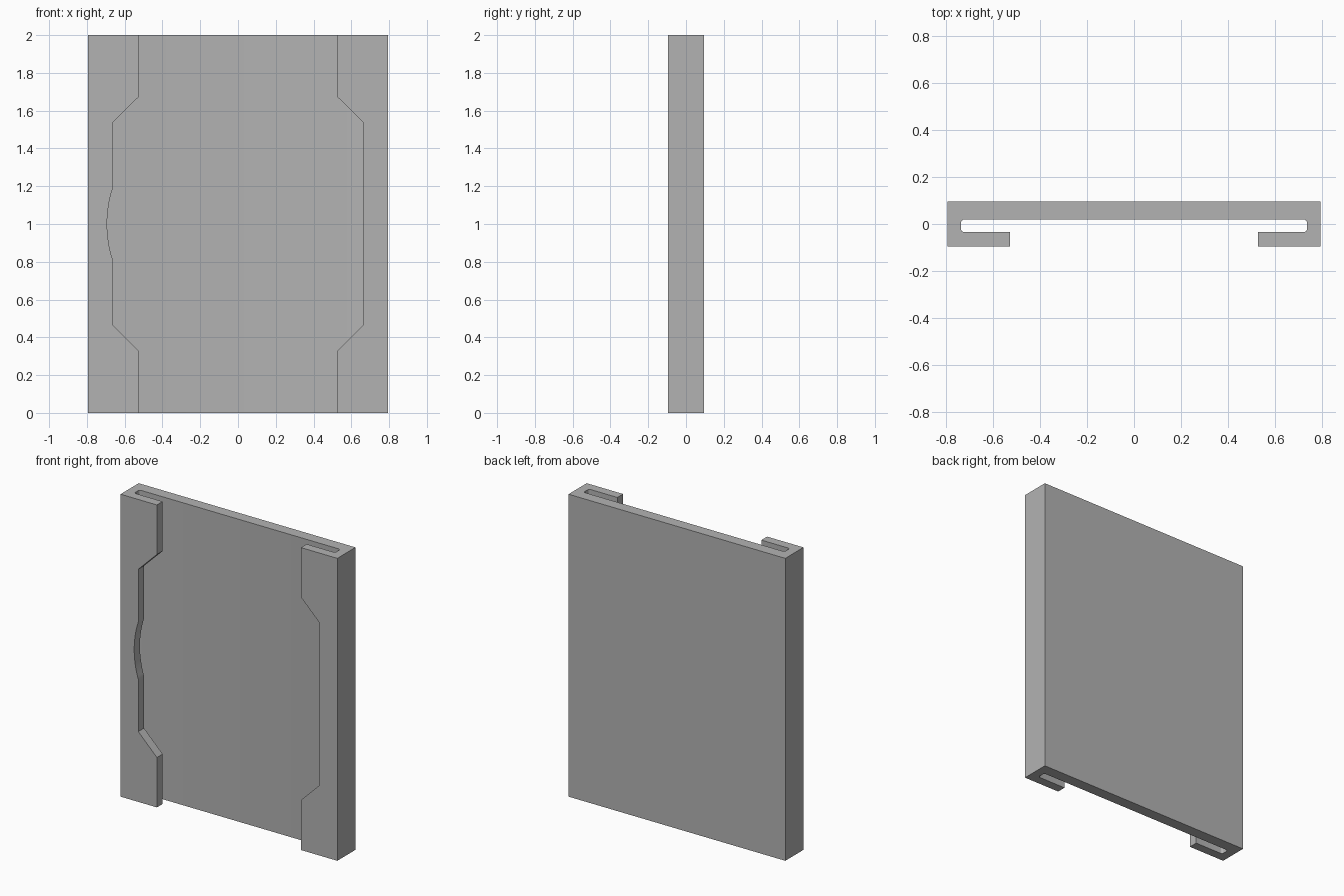
import bpy, bmesh
from math import sin, cos, pi, radians
from mathutils import Vector

cube = bpy.data.objects.get("Cube")
if cube:
    bpy.data.objects.remove(cube, do_unlink=True)

HALF_W, HALF_D, HEIGHT = 0.793, 0.095, 2.0
SLOT_X, SLOT_FRONT, SLOT_BACK, FILLET = 0.735, -0.035, 0.02, 0.015

grey = bpy.data.materials.new("light_grey")
grey.use_nodes = True
colour = (0.45, 0.45, 0.45, 1)
grey.diffuse_color = colour
grey.node_tree.nodes["Principled BSDF"].inputs["Base Color"].default_value = colour


def prism(name, points, direction):
    """Extrude a closed outline along a direction."""
    bm = bmesh.new()
    face = bm.faces.new([bm.verts.new(p) for p in points])
    ext = bmesh.ops.extrude_face_region(bm, geom=[face])
    verts = [v for v in ext["geom"] if isinstance(v, bmesh.types.BMVert)]
    bmesh.ops.translate(bm, verts=verts, vec=Vector(direction))
    bmesh.ops.recalc_face_normals(bm, faces=bm.faces)
    mesh = bpy.data.meshes.new(name)
    bm.to_mesh(mesh)
    bm.free()
    obj = bpy.data.objects.new(name, mesh)
    bpy.context.collection.objects.link(obj)
    mesh.materials.append(grey)
    return obj


def fillet(cx, cy, start, steps=5):
    """Quarter circle used for the slot corners."""
    angles = [start + pi / 2 * i / steps for i in range(steps + 1)]
    return [(cx + FILLET * cos(a), cy + FILLET * sin(a)) for a in angles]


# Panel with folded edges: right half of the C section, then its mirror
MOUTH = 0.3
half = [(MOUTH, SLOT_FRONT)]
half += fillet(SLOT_X - FILLET, SLOT_FRONT + FILLET, -pi / 2)
half += fillet(SLOT_X - FILLET, SLOT_BACK - FILLET, 0)
outer = [(MOUTH, -HALF_D), (HALF_W, -HALF_D), (HALF_W, HALF_D)]
section = (outer + [(-x, y) for x, y in reversed(outer)]
           + [(-x, y) for x, y in half] + half[::-1])
panel = prism("folded_panel", [(x, y, 0) for x, y in section], (0, 0, HEIGHT))

# Stepped opening between the two front flanges
NARROW, WIDE, MID = 0.527, 0.663, HEIGHT / 2
side = [(NARROW, -0.1), (NARROW, 0.33), (WIDE, 0.465),
        (WIDE, 1.538), (NARROW, 1.672), (NARROW, HEIGHT + 0.1)]

# Shallow thumb notch, a circular arc in the right flange
CHORD, SAG = 0.19, 0.03
radius = (CHORD ** 2 + SAG ** 2) / (2 * SAG)
notch = []
for i in range(17):
    z = CHORD * (1 - i / 8)
    notch.append((-WIDE - SAG + radius - (radius ** 2 - z ** 2) ** 0.5, MID + z))
mirrored = [(-x, z) for x, z in reversed(side)]
outline = side + mirrored[:3] + notch + mirrored[3:]
cutter = prism("opening_cutter", [(x, -0.2, z) for x, z in outline], (0, 0.19, 0))
cutter.hide_render = True

cut = panel.modifiers.new("opening", 'BOOLEAN')
cut.operation = 'DIFFERENCE'
cut.solver = 'EXACT'
cut.object = cutter

# Bake the cut and remove the helper
bpy.ops.object.select_all(action='DESELECT')
bpy.context.view_layer.objects.active = panel
panel.select_set(True)
bpy.ops.object.modifier_apply(modifier=cut.name)
bpy.data.objects.remove(cutter, do_unlink=True)
bpy.ops.object.shade_smooth_by_angle(angle=radians(30))
